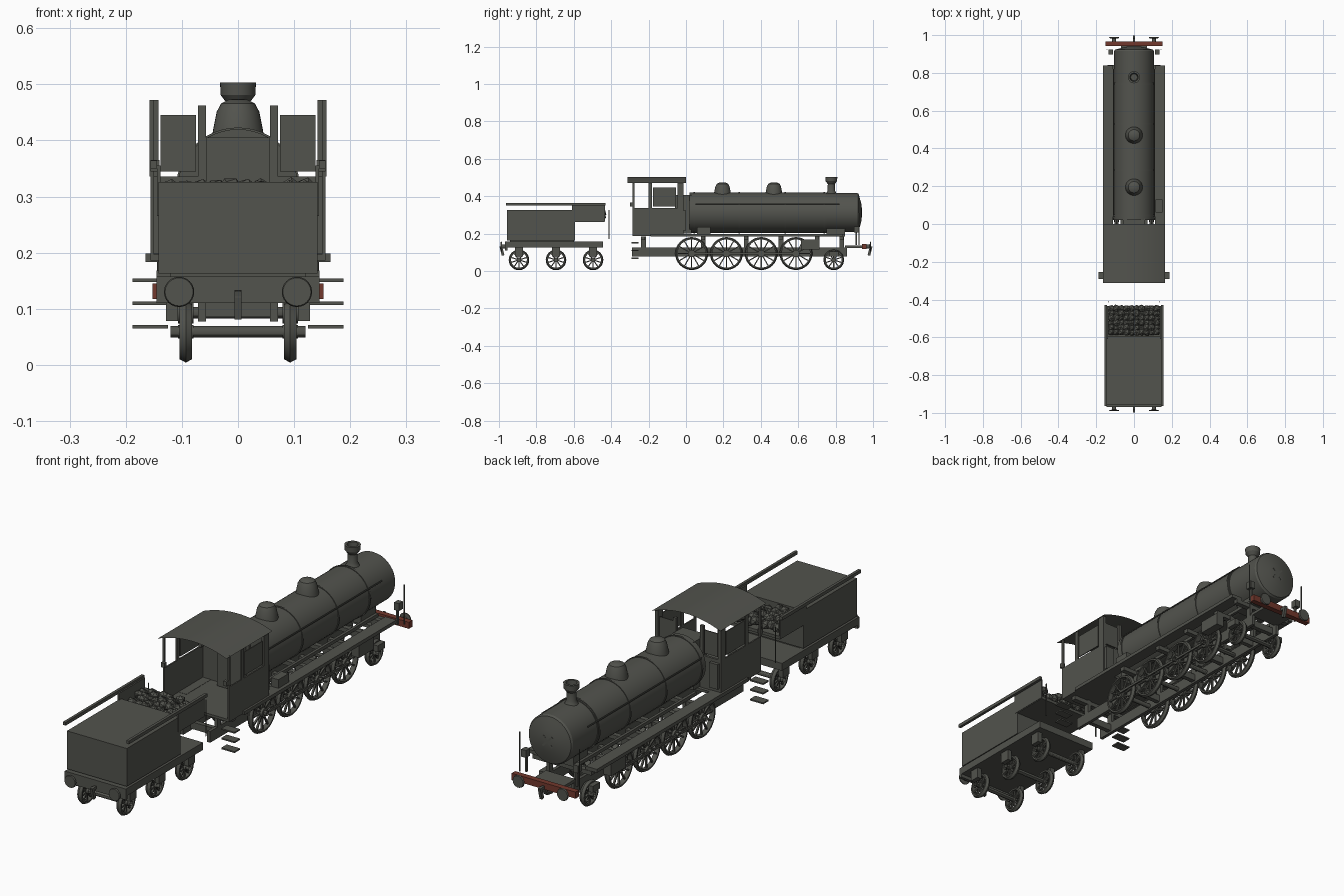
import bpy, bmesh, random
from math import pi, sin, cos
from mathutils import Matrix, Vector

cube = bpy.data.objects.get("Cube")
if cube:
    bpy.data.objects.remove(cube)
random.seed(4)


def material(name, rgb):
    m = bpy.data.materials.new(name)
    m.use_nodes = True
    m.diffuse_color = (*rgb, 1)
    m.node_tree.nodes["Principled BSDF"].inputs["Base Color"].default_value = (*rgb, 1)
    return m


GREY = material("dark grey", (0.085, 0.087, 0.075))
RED = material("rust red", (0.17, 0.04, 0.026))


def finish(name, bm, mat=GREY, smooth=False):
    bmesh.ops.recalc_face_normals(bm, faces=bm.faces)
    me = bpy.data.meshes.new(name)
    bm.to_mesh(me)
    bm.free()
    ob = bpy.data.objects.new(name, me)
    bpy.context.collection.objects.link(ob)
    me.materials.append(mat)
    if smooth:
        bpy.ops.object.select_all(action='DESELECT')
        ob.select_set(True)
        bpy.context.view_layer.objects.active = ob
        bpy.ops.object.shade_smooth_by_angle()
    return ob


def add_box(bm, x, y, z):
    """Box from (low, high) ranges."""
    c = [(a + b) / 2 for a, b in (x, y, z)]
    s = [b - a for a, b in (x, y, z)]
    m = Matrix.Translation(c) @ Matrix.Diagonal((*s, 1))
    return bmesh.ops.create_cube(bm, size=1, matrix=m)["verts"]


def box(name, x, y, z, mat=GREY):
    bm = bmesh.new()
    add_box(bm, x, y, z)
    return finish(name, bm, mat)


def pair(name, x, y, z, mat=GREY):
    """The same box on both sides."""
    bm = bmesh.new()
    add_box(bm, x, y, z)
    add_box(bm, (-x[1], -x[0]), y, z)
    return finish(name, bm, mat)


def lathe(bm, profile, axis, origin, n=32):
    """Spin (radius, height) points about an axis."""
    rot = Vector((0, 0, 1)).rotation_difference(Vector(axis)).to_matrix()
    rings = []
    for r, h in profile:
        rings.append([bm.verts.new(Vector(origin) + rot @ Vector(
            (r * cos(2 * pi * i / n), r * sin(2 * pi * i / n), h))) for i in range(n)])
    for a, b in zip(rings, rings[1:]):
        for i in range(n):
            bm.faces.new((a[i], a[(i + 1) % n], b[(i + 1) % n], b[i]))
    return rings


def turned(name, profile, axis, origin, n=32, mat=GREY):
    bm = bmesh.new()
    rings = lathe(bm, profile, axis, origin, n)
    for ring in (rings[0], rings[-1]):
        bm.faces.new(ring)
    return finish(name, bm, mat, True)


def rod(name, r, p, axis, length):
    return turned(name, [(r, 0), (r, length)], axis, p, 8)


# Spoked wheel sets
def wheel_set(name, y, z, r, spokes, axle=True):
    bm = bmesh.new()
    for side in (-1, 1):
        x = side * 0.093
        rim = [(r - 0.013, -0.011), (r - 0.006, -0.011), (r, 0), (r - 0.006, 0.011),
               (r - 0.013, 0.011), (r - 0.013, -0.011)]
        lathe(bm, rim, (1, 0, 0), (x, y, z), 32)
        hub = lathe(bm, [(r * 0.22, -0.014), (r * 0.22, 0.014)], (1, 0, 0), (x, y, z), 16)
        for ring in hub:
            bm.faces.new(ring)
        for i in range(spokes):
            vs = add_box(bm, (-0.004, 0.004), (-0.003, 0.003), (r * 0.18, r - 0.01))
            bmesh.ops.transform(bm, verts=vs, matrix=Matrix.Translation((x, y, z))
                                @ Matrix.Rotation(2 * pi * i / spokes, 4, 'X'))
    lathe(bm, [(0.01, -0.12), (0.01, 0.12)], (1, 0, 0), (0, y, z), 12)
    finish(name, bm, GREY, True)


for i in range(4):
    wheel_set(f"driving_wheels_{i + 1}", 0.03 + 0.186 * i, 0.093, 0.088, 12)
wheel_set("leading_wheels", 0.79, 0.059, 0.055, 10)
for i in range(3):
    y = -0.893 + 0.198 * i
    wheel_set(f"tender_wheels_{i + 1}", y, 0.059, 0.055, 10)
    pair(f"tender_axle_boxes_{i + 1}", (0.107, 0.128), (y - 0.022, y + 0.022), (0.078, 0.126))
pair("leading_axle_boxes", (0.107, 0.128), (0.765, 0.815), (0.078, 0.105))

# Locomotive frame
pair("frame_rails", (0.057, 0.071), (-0.29, 0.86), (0.077, 0.125))
pair("running_boards", (0.112, 0.165), (-0.19, 0.84), (0.183, 0.198))
for i, y in enumerate((-0.24, 0.08, 0.31, 0.495, 0.69, 0.82)):
    box(f"cross_member_{i + 1}", (-0.14, 0.14), (y, y + 0.022), (0.165, 0.183))
    pair(f"frame_uprights_{i + 1}", (0.057, 0.071), (y, y + 0.025), (0.12, 0.185))
    box(f"frame_stretcher_{i + 1}", (-0.06, 0.06), (y, y + 0.02), (0.085, 0.115))
pair("inner_rails", (0.06, 0.072), (0.03, 0.85), (0.183, 0.197))
pair("cylinders", (0.108, 0.145), (0.615, 0.715), (0.115, 0.168))
pair("coupling_rods", (0.108, 0.114), (0.03, 0.6), (0.088, 0.098))
box("smokebox_saddle", (-0.06, 0.06), (0.75, 0.85), (0.185, 0.24))
box("side_box", (0.115, 0.15), (0.06, 0.13), (0.195, 0.235))

# Boiler, bands and smokebox
BZ = 0.312
turned("boiler", [(0.108, 0), (0.108, 0.73)], (0, 1, 0), (0, 0.02, BZ), 48)
turned("smokebox", [(0.105, 0), (0.105, 0.17), (0.1, 0.178), (0.085, 0.182), (0.045, 0.193),
                    (0.012, 0.196)], (0, 1, 0), (0, 0.745, BZ), 48)
for i, y in enumerate((0.045, 0.285, 0.53, 0.74)):
    turned(f"boiler_band_{i + 1}", [(0.111, -0.004), (0.111, 0.004)], (0, 1, 0), (0, y, BZ), 48)
for i in range(2):
    bm = bmesh.new()
    vs = add_box(bm, (-0.032, 0.032), (-0.003, 0.003), (-0.004, 0.004))
    bmesh.ops.transform(bm, verts=vs, matrix=Matrix.Translation((0, 0.938, BZ))
                        @ Matrix.Rotation(pi / 4 + i * pi / 2, 4, 'Y'))
    finish(f"door_handle_{i + 1}", bm)
for i, y in enumerate((0.195, 0.47)):
    turned(f"dome_{i + 1}", [(0.048, 0), (0.044, 0.025), (0.038, 0.055), (0.03, 0.07),
                             (0.016, 0.077), (0.003, 0.078)], (0, 0, 1), (0, y, 0.396))
turned("chimney", [(0.036, 0), (0.026, 0.016), (0.02, 0.03), (0.019, 0.065), (0.031, 0.081),
                   (0.032, 0.103), (0.022, 0.103), (0.018, 0.06)], (0, 0, 1), (0, 0.777, 0.4))
for s, side in ((1, "left"), (-1, "right")):
    rod(f"boiler_handrail_{side}", 0.003, (s * 0.109, 0.05, 0.358), (0, 1, 0), 0.77)
    rod(f"lamp_post_{side}", 0.0025, (s * 0.142, 0.925, 0.14), (0, 0, 1), 0.17)
pair("lamps", (0.112, 0.135), (0.898, 0.925), (0.205, 0.237))
pair("lamp_brackets", (0.116, 0.124), (0.905, 0.915), (0.14, 0.205))

# Cab walls, posts and window panes
pair("cab_sides", (0.15, 0.156), (-0.285, -0.014), (0.195, 0.336))
pair("cab_rear_posts", (0.15, 0.158), (-0.285, -0.276), (0.336, 0.472))
pair("cab_middle_posts", (0.15, 0.156), (-0.2, -0.182), (0.336, 0.472))
pair("cab_front_posts", (0.142, 0.156), (-0.046, -0.014), (0.336, 0.472))
pair("cab_side_panes", (0.15, 0.154), (-0.176, -0.053), (0.345, 0.445))
pair("cab_front_panes", (0.075, 0.138), (-0.022, -0.018), (0.345, 0.445))
pair("cab_inner_posts", (0.057, 0.071), (-0.026, -0.014), (0.33, 0.462))
pair("cab_front_sheets", (0.057, 0.156), (-0.024, -0.014), (0.195, 0.336))
pair("cab_front_flanges", (0.11, 0.15), (-0.014, 0), (0.215, 0.322))
box("firebox_back", (-0.057, 0.057), (-0.06, 0.03), (0.2, 0.405))
box("cab_floor", (-0.156, 0.156), (-0.285, 0), (0.186, 0.197))
pair("cab_side_handles", (0.14, 0.156), (-0.3, -0.285), (0.345, 0.365))

# Arched sheet roof
bm = bmesh.new()
N = 16
rows = []
for i in range(N + 1):
    t = 2 * i / N - 1
    rows.append([bm.verts.new((0.163 * t, y, 0.502 - 0.032 * t * t)) for y in (-0.312, 0)])
for a, b in zip(rows, rows[1:]):
    bm.faces.new((a[0], b[0], b[1], a[1]))
finish("cab_roof", bm, GREY, True)

# Cab steps
for i, z in enumerate((0.068, 0.11, 0.151)):
    pair(f"steps_{i + 1}", (0.125, 0.188), (-0.292, -0.255), (z - 0.003, z + 0.003))

# Tender
box("tender_tank", (-0.142, 0.142), (-0.957, -0.594), (0.163, 0.326))
box("tender_frame", (-0.145, 0.145), (-0.965, -0.444), (0.125, 0.157))
box("tender_beam", (-0.145, 0.145), (-0.968, -0.955), (0.11, 0.157))
box("tank_base", (-0.12, 0.12), (-0.94, -0.6), (0.156, 0.164))
pair("tender_rails", (0.144, 0.156), (-0.963, -0.43), (0.35, 0.364))
pair("coal_bunker_sides", (0.138, 0.144), (-0.61, -0.433), (0.265, 0.355))
box("coal_bunker_floor", (-0.142, 0.142), (-0.6, -0.435), (0.262, 0.275))
for s, side in ((1, "left"), (-1, "right")):
    rod(f"tender_handrail_{side}", 0.0025, (s * 0.136, -0.412, 0.17), (0, 0, 1), 0.155)

# Coal heap
bm = bmesh.new()
for i in range(10):
    for j in range(6):
        p = Vector((-0.12 + 0.0267 * i, -0.572 + 0.025 * j, 0.298 + random.uniform(-0.01, 0.016)))
        m = (Matrix.Translation(p) @ Matrix.Rotation(random.uniform(0, pi), 4, Vector((1, 2, 1)))
             @ Matrix.Diagonal((1.1, 0.9, 1, 1)))
        bmesh.ops.create_icosphere(bm, subdivisions=1, radius=0.021, matrix=m)
finish("coal", bm)

# Buffers, couplings and the red beam
box("buffer_beam", (-0.152, 0.152), (0.942, 0.966), (0.117, 0.145), RED)
box("beam_support", (-0.07, 0.07), (0.85, 0.943), (0.122, 0.135))
for end, name, y in ((-1, "tender", -0.965), (1, "engine", 0.964)):
    for s, side in ((1, "left"), (-1, "right")):
        turned(f"{name}_buffer_{side}", [(0.011, 0), (0.011, 0.018), (0.027, 0.02), (0.025, 0.026)],
               (0, end, 0), (s * 0.105, y, 0.13), 24)
    bm = bmesh.new()
    vs = add_box(bm, (-0.006, 0.006), (-0.007, 0.007), (-0.025, 0.025))
    bmesh.ops.transform(bm, verts=vs, matrix=Matrix.Translation((0, end * 0.984, 0.107))
                        @ Matrix.Rotation(end * -0.25, 4, 'X'))
    add_box(bm, (-0.005, 0.005), sorted((y, end * 0.995)), (0.12, 0.132))
    finish(f"{name}_coupling", bm)
